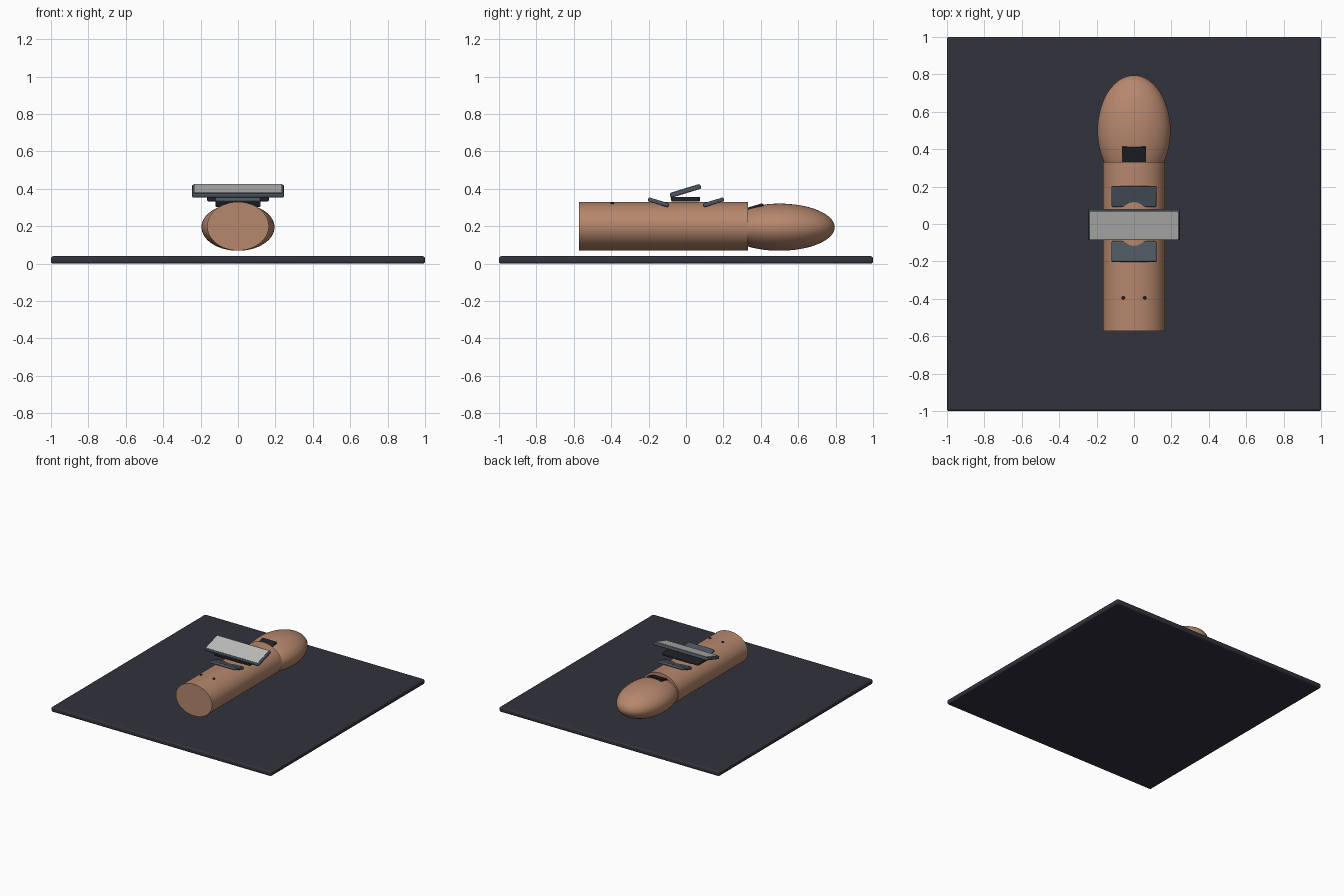
import bpy, math

if "Cube" in bpy.data.objects:
    bpy.data.objects.remove(bpy.data.objects["Cube"])

def srgb(v):
    v /= 255
    return v / 12.92 if v < 0.04045 else ((v + 0.055) / 1.055) ** 2.4

def material(name, r, g, b):
    m = bpy.data.materials.new(name)
    m.diffuse_color = (srgb(r), srgb(g), srgb(b), 1)
    m.use_nodes = True
    m.node_tree.nodes["Principled BSDF"].inputs["Base Color"].default_value = m.diffuse_color
    return m

skin = material("skin", 182, 135, 109)
charcoal = material("charcoal", 50, 50, 60)
slate = material("slate", 76, 85, 95)
black = material("black", 32, 34, 40)
pale_grey = material("pale_grey", 190, 190, 189)

def finish(ob, name, mat):
    ob.name = name
    ob.data.materials.append(mat)
    bpy.ops.object.transform_apply(location=False, rotation=False, scale=True)
    bpy.ops.object.shade_smooth_by_angle(angle=math.radians(35))
    return ob

def box(name, mat, loc, size, tilt=0, bevel=0.0):
    """Rounded box, tilted in degrees about the x axis."""
    bpy.ops.mesh.primitive_cube_add(size=1, location=loc, rotation=(math.radians(tilt), 0, 0))
    ob = bpy.context.object
    ob.scale = size
    finish(ob, name, mat)
    if bevel:
        mod = ob.modifiers.new("rounded", "BEVEL")
        mod.width, mod.segments = bevel, 3
    return ob

# Base slab
box("base", charcoal, (0, 0, 0.02), (2, 2, 0.04), bevel=0.012)

# Forearm and hand
bpy.ops.mesh.primitive_cylinder_add(vertices=64, radius=1, depth=0.905,
                                    location=(0, -0.12, 0.2), rotation=(math.pi / 2, 0, 0))
bpy.context.object.scale = (0.165, 0.13, 1)
finish(bpy.context.object, "forearm", skin)
bpy.ops.mesh.primitive_uv_sphere_add(segments=64, ring_count=32, radius=1, location=(0, 0.5, 0.195))
bpy.context.object.scale = (0.195, 0.295, 0.126)
finish(bpy.context.object, "hand", skin)

# Straps dipping into the arm on both sides of the display
for name, side in (("front_strap", -1), ("back_strap", 1)):
    box(name, slate, (0, side * 0.148, 0.328), (0.24, 0.115, 0.022), side * 17, 0.007)

# Hand strap
box("hand_strap", black, (0, 0.36, 0.298), (0.13, 0.11, 0.02), 17, 0.005)

# Display mount, housing and screen
box("mount", black, (0, -0.002, 0.345), (0.33, 0.155, 0.025), 0, 0.007)
tilt = math.radians(17)
cy, cz = -0.003, 0.388
box("display_housing", slate, (0, cy, cz), (0.49, 0.172, 0.024), 17, 0.007)
off = 0.0125
box("screen", pale_grey, (0, cy - off * math.sin(tilt), cz + off * math.cos(tilt)),
    (0.47, 0.157, 0.005), 17)

# Small studs on the forearm
for x in (-0.057, 0.057):
    bpy.ops.mesh.primitive_uv_sphere_add(segments=16, ring_count=8, radius=0.009,
                                         location=(x, -0.395, 0.322))
    finish(bpy.context.object, "stud", black)
